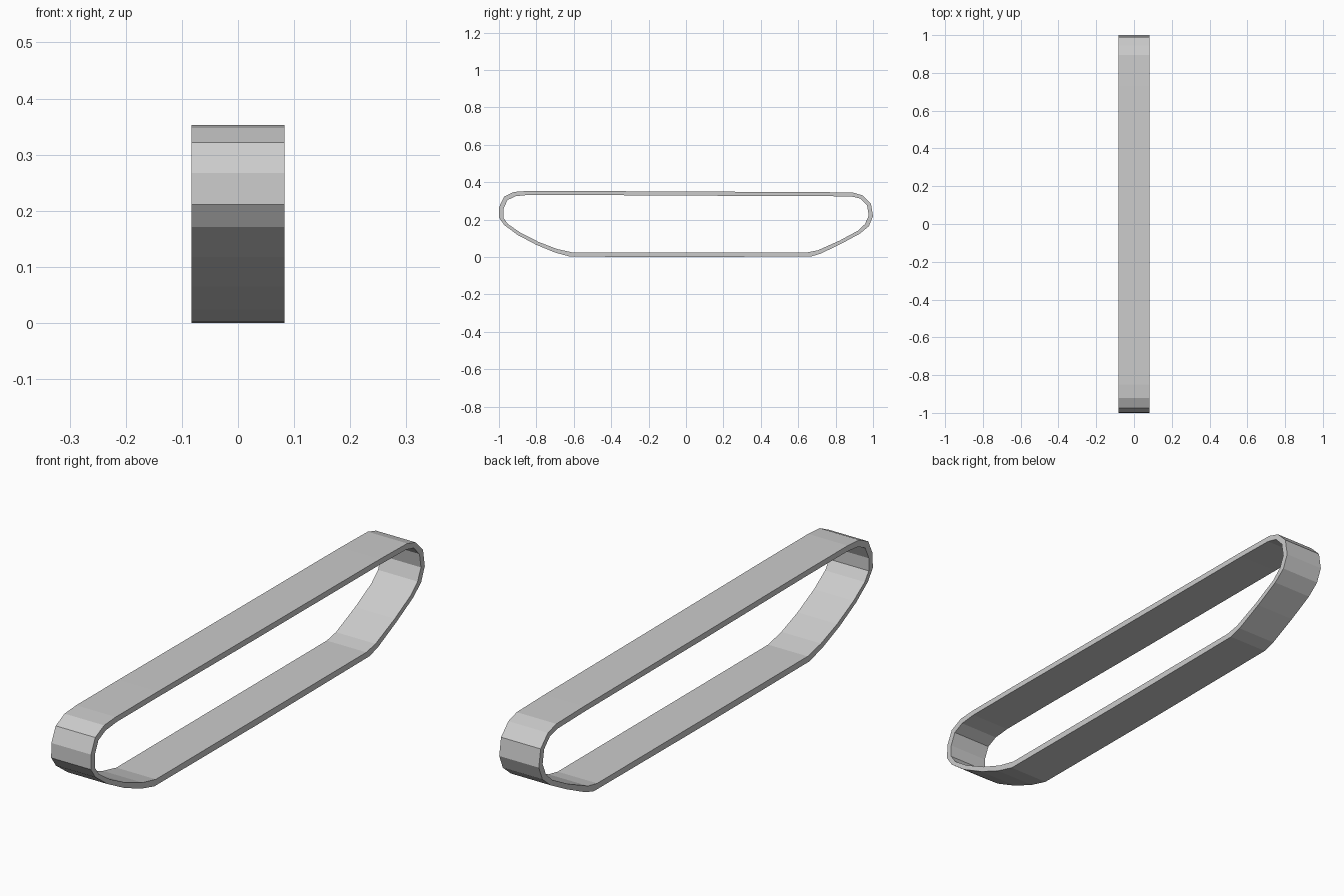
import bpy, bmesh

HALF_WIDTH = 0.083

# Side outline of the belt: (outer y, outer z, inner y, inner z)
PROFILE = [
    (-0.62, 0.002, -0.61, 0.025), (0.00, 0.000, 0.00, 0.025),
    (0.67, 0.003, 0.65, 0.025), (0.72, 0.018, 0.705, 0.036),
    (0.83, 0.071, 0.82, 0.087), (0.93, 0.125, 0.918, 0.140),
    (0.978, 0.165, 0.957, 0.176), (1.00, 0.218, 0.977, 0.222),
    (0.989, 0.285, 0.968, 0.276), (0.945, 0.329, 0.933, 0.312),
    (0.895, 0.344, 0.888, 0.323), (0.73, 0.347, 0.73, 0.326),
    (0.00, 0.350, 0.00, 0.328), (-0.60, 0.353, -0.60, 0.332),
    (-0.85, 0.353, -0.845, 0.332), (-0.92, 0.348, -0.912, 0.325),
    (-0.973, 0.322, -0.955, 0.304), (-0.999, 0.267, -0.976, 0.257),
    (-1.00, 0.211, -0.976, 0.209), (-0.972, 0.171, -0.952, 0.176),
    (-0.90, 0.118, -0.885, 0.130), (-0.80, 0.065, -0.787, 0.080),
    (-0.70, 0.024, -0.690, 0.043),
]

# Closed track belt: four vertices per station, skinned around the loop
bm = bmesh.new()
stations = []
for oy, oz, iy, iz in PROFILE:
    stations.append([bm.verts.new(p) for p in (
        (-HALF_WIDTH, oy, oz), (HALF_WIDTH, oy, oz),
        (HALF_WIDTH, iy, iz), (-HALF_WIDTH, iy, iz))])
for i, a in enumerate(stations):
    b = stations[(i + 1) % len(stations)]
    for k in range(4):
        j = (k + 1) % 4
        bm.faces.new((a[k], a[j], b[j], b[k]))
bmesh.ops.recalc_face_normals(bm, faces=bm.faces)

mesh = bpy.data.meshes.new("track_belt")
bm.to_mesh(mesh)
bm.free()
bpy.context.collection.objects.link(bpy.data.objects.new("track_belt", mesh))
